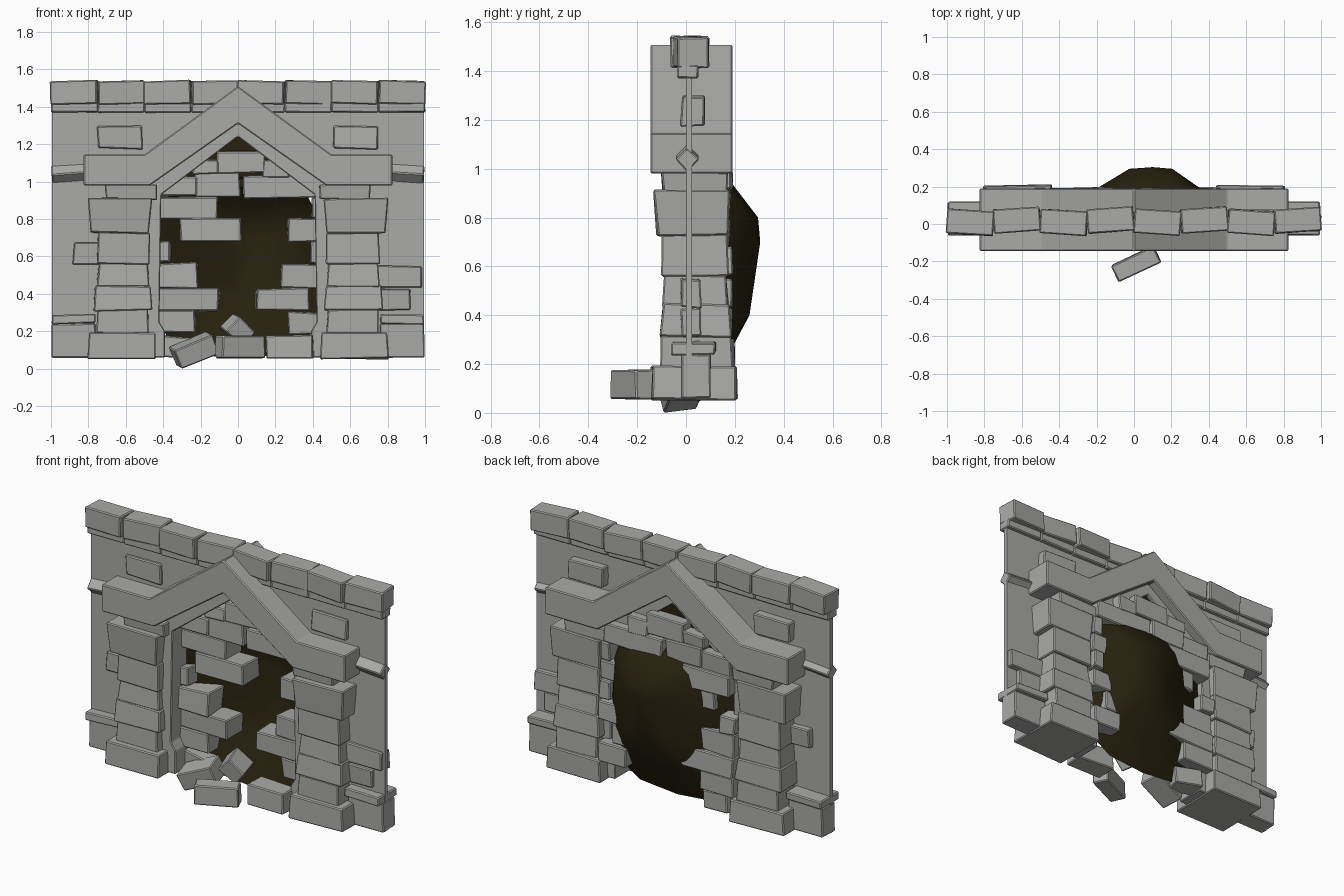
import bpy, bmesh, math, random
from mathutils import Matrix, Vector

if "Cube" in bpy.data.objects:
    bpy.data.objects.remove(bpy.data.objects["Cube"])
random.seed(4)


def paint(name, rgb):
    m = bpy.data.materials.new(name)
    m.diffuse_color = (*rgb, 1)
    m.use_nodes = True
    m.node_tree.nodes["Principled BSDF"].inputs["Base Color"].default_value = m.diffuse_color
    return m


GREY = paint("grey_stone", (.40, .40, .39))
DARK = paint("dark_earth", (.020, .015, .004))


def finish(name, bm, bevel=0.0, mat=GREY):
    bmesh.ops.recalc_face_normals(bm, faces=bm.faces)
    me = bpy.data.meshes.new(name)
    bm.to_mesh(me)
    bm.free()
    me.materials.append(mat)
    ob = bpy.data.objects.new(name, me)
    bpy.context.collection.objects.link(ob)
    if bevel:
        m = ob.modifiers.new("worn_edges", 'BEVEL')
        m.width = bevel
        m.segments = 1
    return ob


def stone(name, x, y, z, taper=1.0, rot=(0, 0, 0), jit=0.006, bevel=0.006):
    """Worn block from ranges; taper scales the bottom face."""
    c = Vector(((x[0] + x[1]) / 2, (y[0] + y[1]) / 2, (z[0] + z[1]) / 2))
    bm = bmesh.new()
    bmesh.ops.create_cube(bm, size=1)
    r = Matrix.Identity(3)
    for ang, ax in zip(rot, 'XYZ'):
        r = Matrix.Rotation(math.radians(ang), 3, ax) @ r
    for v in bm.verts:
        k = taper if v.co.z < 0 else 1
        p = Vector((v.co.x * (x[1] - x[0]) * k, v.co.y * (y[1] - y[0]) * k, v.co.z * (z[1] - z[0])))
        p += Vector([random.uniform(-jit, jit) for _ in range(3)])
        v.co = r @ p + c
    return finish(name, bm, bevel)


def slab(name, half, y0, y1, bevel=0.0, mat=GREY):
    """Extrudes a symmetric xz outline; half lists the right side."""
    pts = half + [(-x, z) for x, z in reversed(half) if x > 0]
    bm = bmesh.new()
    f = bm.faces.new([bm.verts.new((x, y0, z)) for x, z in pts])
    g = bmesh.ops.extrude_face_region(bm, geom=[f])['geom']
    for v in g:
        if isinstance(v, bmesh.types.BMVert):
            v.co.y = y1
    return finish(name, bm, bevel, mat)


# Thin wall panel with a pointed opening (order: apex, down jamb, round the outside)
slab("wall_panel", [(0, 1.27), (.45, .95), (.45, .06), (.995, .06), (.995, 1.43), (0, 1.43)], 0.0, 0.025)

# Stepped gable over the doorway
slab("gable_arch", [(0, 1.31), (.47, .98), (.825, .98), (.825, 1.145), (.50, 1.145), (0, 1.51)],
     -.145, .19, .006)

# Recessed door lining and the shadowed filling under its point
slab("door_lining", [(0, 1.24), (.41, .93), (.42, .25), (.39, .20), (.39, .06), (.50, .06),
                     (.50, .99), (0, 1.33)], -.05, .13, .005)
slab("gable_filling", [(0, .97), (.43, .93), (0, 1.27)], .09, .11, mat=DARK)

# Coping stones and the course beneath
for i in range(8):
    x0 = -1 + i * .25
    s = 1 if i % 2 else -1
    stone("coping_stone", (x0, x0 + .25), (-.05 + .006 * s, .08 + .006 * s), (1.415, 1.54),
          rot=(0, -1.5 if i < 4 else 1.5, 4 * s), jit=.002)
    stone("under_course", (x0, x0 + .25), (-.035, .05), (1.37, 1.425), jit=.002)

# Pillars, both sides: (inner x, outer x, front y, back y, z0, z1, bottom scale)
courses = [(.445, .80, -.14, .205, .055, .19, 1.02), (.48, .75, -.10, .185, .185, .315, 1.03),
           (.47, .765, -.095, .18, .31, .445, 1.07), (.485, .745, -.085, .165, .44, .565, 1.07),
           (.475, .75, -.095, .17, .56, .73, 1.04), (.46, .80, -.13, .18, .725, .91, .92),
           (.43, .71, -.10, .17, .905, .985, .97)]
for s in (-1, 1):
    def mx(a, b):
        return tuple(sorted((s * a, s * b)))
    for a, b, y0, y1, z0, z1, t in courses:
        stone("pillar_stone", mx(a, b), (y0, y1), (z0, z1), t, jit=.005)
    # Wall plinth, ledge, diamond string course, accent brick
    stone("plinth_block", mx(.76, .995), (-.02, .10), (.06, .24), jit=.003)
    stone("plinth_ledge", mx(.76, .995), (-.06, .12), (.24, .29), rot=(0, s * 1.5, 0), jit=.003)
    stone("string_course", mx(.78, .995), (-.03, .04), (1.01, 1.08), rot=(45, s * 4, 0), jit=.002)
    stone("wall_brick", mx(.51, .75), (-.02, .075), (1.175, 1.295))

# Single bricks standing out from the wall
for x, z in (((-.88, -.70), (.555, .67)), ((.70, .985), (.43, .55)), ((.70, .92), (.31, .43))):
    stone("wall_brick", x, (-.02, .06), z)

# Broken brick infill round the hole
infill = [(-.42, -.11, .80, .92), (-.31, .02, .68, .80), (-.45, -.22, .43, .565),
          (-.45, -.10, .31, .43), (-.45, -.23, .19, .31), (.03, .43, .91, 1.03),
          (.27, .46, .68, .80), (.23, .46, .43, .555), (.10, .375, .31, .43),
          (.27, .46, .18, .30), (-.23, .01, .92, 1.05), (-.11, .14, 1.045, 1.165),
          (-.42, -.22, .92, 1.03), (-.46, -.36, .57, .68), (.39, .46, .56, .68),
          (.39, .46, .80, .91), (-.24, -.10, 1.04, 1.12), (.13, .27, 1.02, 1.12)]
for x0, x1, z0, z1 in infill:
    dy = random.uniform(-.012, .012)
    stone("infill_brick", (x0, x1), (.03 + dy, .185 + dy), (z0, z1), jit=.007)

# Fallen bricks
stone("fallen_brick", (-.113, .137), (-.262, -.165), (.055, .175), rot=(0, 0, 25), jit=.004)
stone("fallen_brick", (.15, .40), (-.135, -.01), (.055, .175), rot=(0, 0, -3))
stone("fallen_brick", (-.345, -.125), (-.09, .05), (.042, .152), rot=(8, -22, 10), jit=.004)
stone("fallen_brick", (-.065, .065), (-.09, .05), (.155, .26), rot=(10, 42, 20))
stone("fallen_brick", (-.40, -.22), (.03, .15), (.06, .17), rot=(0, 6, -10))

# Dark hollow behind the hole: squarish rim narrowing to a bulge
bm = bmesh.new()
rings = []
n = 16


def sq(t):
    return math.copysign(abs(t) ** .6, t)


for cx, cz, rx, rz, y in ((0, .54, .45, .485, .08), (.07, .60, .30, .35, .18), (.09, .60, .12, .20, .26)):
    rings.append([bm.verts.new((cx + rx * sq(math.cos(2 * math.pi * i / n)), y,
                                cz + rz * sq(math.sin(2 * math.pi * i / n)))) for i in range(n)])
for v in rings[2]:
    if v.co.z > .62:
        v.co.y = .295
for a, b in zip(rings, rings[1:]):
    for i in range(n):
        j = (i + 1) % n
        bm.faces.new((a[i], a[j], b[j], b[i]))
tip = bm.verts.new((.10, .304, .70))
for i in range(n):
    bm.faces.new((rings[2][i], rings[2][(i + 1) % n], tip))
for f in bm.faces:
    f.smooth = True
finish("dark_hollow", bm, mat=DARK)
